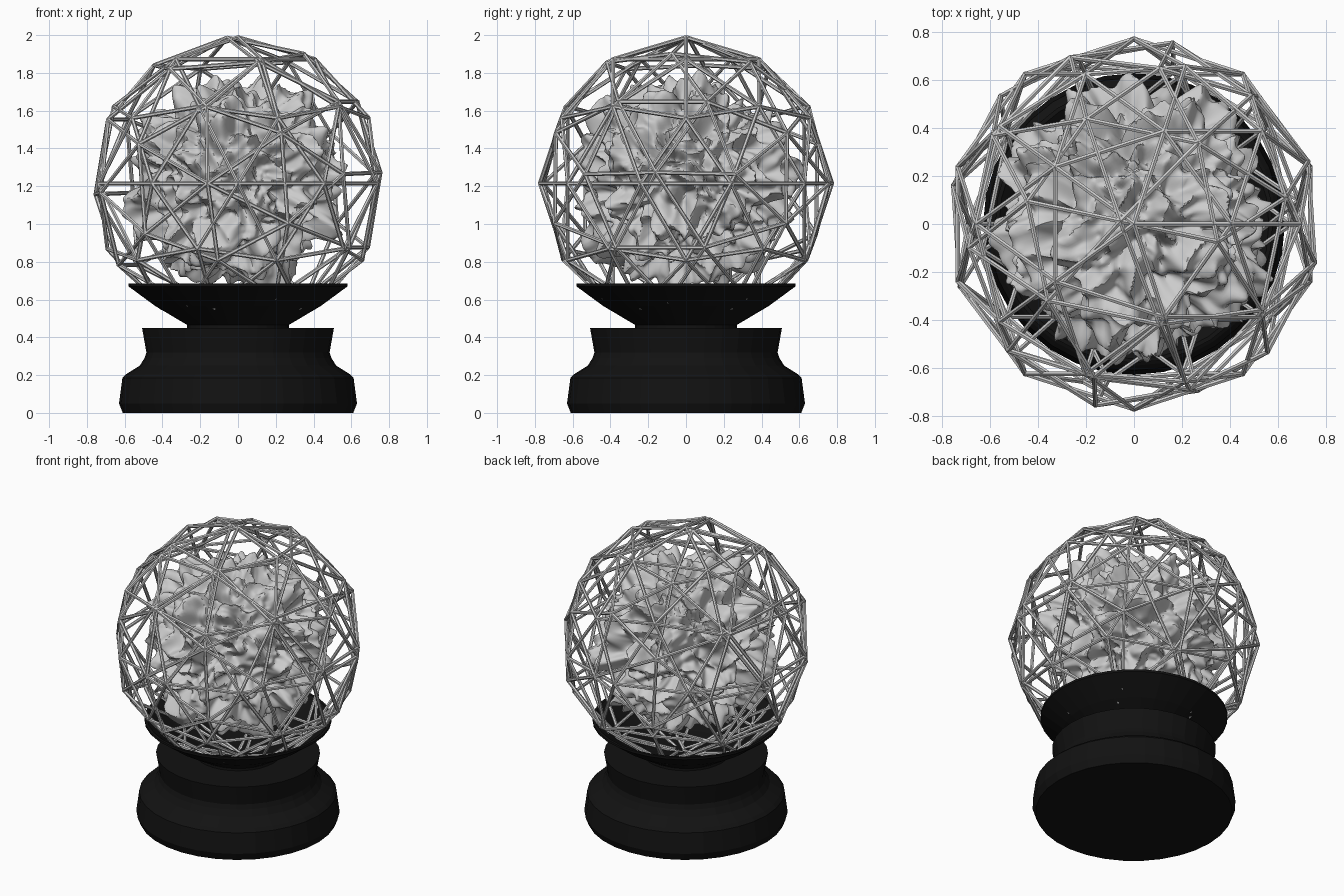
import bpy, bmesh
from math import radians, sin, cos, tau
from mathutils import Vector, Euler, noise

if "Cube" in bpy.data.objects:
    bpy.data.objects.remove(bpy.data.objects["Cube"])

CENTRE = Vector((0, 0, 1.215))
black = bpy.data.materials.new("matte_black")
black.diffuse_color = (0.006, 0.006, 0.006, 1)
black.use_nodes = True
black.node_tree.nodes["Principled BSDF"].inputs["Base Color"].default_value = black.diffuse_color


def add_object(name, bm, mat=None):
    bmesh.ops.recalc_face_normals(bm, faces=bm.faces)
    me = bpy.data.meshes.new(name)
    bm.to_mesh(me)
    bm.free()
    ob = bpy.data.objects.new(name, me)
    bpy.context.collection.objects.link(ob)
    if mat:
        me.materials.append(mat)
    return ob


def smooth(ob, angle):
    bpy.ops.object.select_all(action='DESELECT')
    ob.select_set(True)
    bpy.context.view_layer.objects.active = ob
    bpy.ops.object.shade_smooth_by_angle(angle=radians(angle))


def lathe(name, profile, sides=32):
    bm = bmesh.new()
    rings = []
    for r, z in profile:
        if r == 0:
            rings.append([bm.verts.new((0, 0, z))] * sides)
        else:
            rings.append([bm.verts.new((r * cos(tau * i / sides), r * sin(tau * i / sides), z))
                          for i in range(sides)])
    for a, b in zip(rings, rings[1:]):
        for i in range(sides):
            j = (i + 1) % sides
            quad = list(dict.fromkeys((a[i], a[j], b[j], b[i])))
            bm.faces.new(quad)
    return add_object(name, bm, black)


def cage(name, rotation, strut=0.011, radius=0.773):
    # one six-sided strut along every edge of a geodesic sphere
    ball = bmesh.new()
    bmesh.ops.create_icosphere(ball, subdivisions=2, radius=radius)
    rot = Euler([radians(a) for a in rotation]).to_matrix()
    bm = bmesh.new()
    for v in ball.verts:
        v.co = rot @ v.co + CENTRE
        joint = bmesh.ops.create_icosphere(bm, subdivisions=1, radius=strut * 1.1)
        bmesh.ops.translate(bm, verts=joint["verts"], vec=v.co)
    for e in ball.edges:
        p, q = e.verts[0].co, e.verts[1].co
        m = (q - p).to_track_quat('Z', 'Y').to_matrix().to_4x4()
        m.translation = (p + q) / 2
        bmesh.ops.create_cone(bm, cap_ends=False, segments=6, radius1=strut,
                              radius2=strut, depth=(q - p).length, matrix=m)
    ball.free()
    return add_object(name, bm)


# stepped pedestal
lathe("pedestal", [(0, 0), (0.61, 0), (0.63, 0.05), (0.612, 0.185), (0.592, 0.205),
                   (0.52, 0.25), (0.495, 0.29), (0.485, 0.32), (0.508, 0.45), (0, 0.45)])

# open bowl that cradles the sphere
lathe("bowl", [(0, 0.44), (0.27, 0.44), (0.27, 0.466), (0.44, 0.567), (0.58, 0.67),
               (0.58, 0.685), (0.563, 0.685), (0.42, 0.578), (0.25, 0.485), (0, 0.455)])

# two interleaved geodesic cages
cage("outer_cage", (0, 0, 0))
cage("turned_cage", (0, -36, -12))

# crumpled core: sphere pushed in and out by layered noise
bm = bmesh.new()
bmesh.ops.create_icosphere(bm, subdivisions=7, radius=1)
for v in bm.verts:
    d = v.co.normalized()
    warp = d + 0.12 * noise.noise_vector(d * 2.5 + Vector((7, 3, 1)))
    lobes = noise.noise(warp * 3.4 + Vector((2, 5, 9)))
    ridge = 0.5 - abs(noise.noise(warp * 4.6 + Vector((11, 4, 6))))
    fine = noise.noise(warp * 10 + Vector((1, 8, 3)))
    r = 0.475 + 0.17 * lobes + 0.13 * ridge + 0.05 * fine
    v.co = d * min(max(r, 0.3), 0.645) + CENTRE
core = add_object("crumpled_core", bm)
smooth(core, 40)
